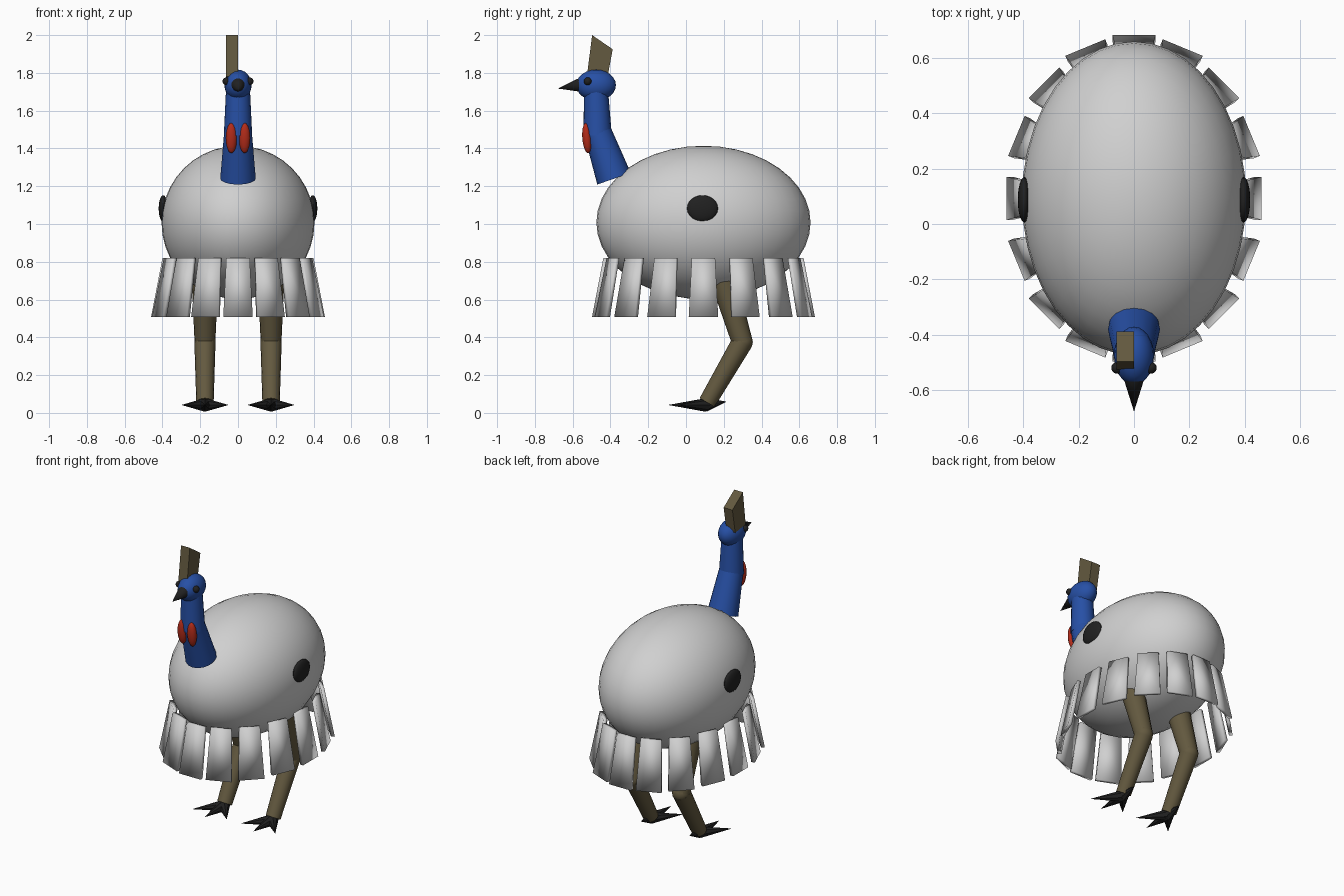
import bpy, bmesh, math
from mathutils import Vector, Matrix

if "Cube" in bpy.data.objects:
    bpy.data.objects.remove(bpy.data.objects["Cube"], do_unlink=True)


def material(name, r, g, b):
    m = bpy.data.materials.new(name)
    m.use_nodes = True
    m.diffuse_color = (r, g, b, 1)
    bsdf = m.node_tree.nodes["Principled BSDF"]
    bsdf.inputs["Base Color"].default_value = (r, g, b, 1)
    bsdf.inputs["Roughness"].default_value = 0.8
    return m


GREY = material("plumage grey", 0.63, 0.63, 0.63)
BLUE = material("skin blue", 0.02, 0.08, 0.38)
RED = material("wattle red", 0.45, 0.025, 0.01)
BROWN = material("horn brown", 0.125, 0.10, 0.05)
BLACK = material("claw black", 0.015, 0.015, 0.015)


def finish(name, bm, mat, angle=40):
    bmesh.ops.recalc_face_normals(bm, faces=bm.faces)
    mesh = bpy.data.meshes.new(name)
    bm.to_mesh(mesh)
    bm.free()
    mesh.materials.append(mat)
    ob = bpy.data.objects.new(name, mesh)
    bpy.context.collection.objects.link(ob)
    bpy.ops.object.select_all(action="DESELECT")
    ob.select_set(True)
    bpy.context.view_layer.objects.active = ob
    if angle:
        bpy.ops.object.shade_smooth_by_angle(angle=math.radians(angle))
    return ob


def ellipsoid(name, centre, radii, mat, tilt=0, segs=24):
    bm = bmesh.new()
    bmesh.ops.create_uvsphere(bm, u_segments=segs, v_segments=segs // 2, radius=1)
    move = Matrix.Translation(centre) @ Matrix.Rotation(tilt, 4, "X")
    bm.transform(move @ Matrix.Diagonal((*radii, 1)))
    return finish(name, bm, mat)


def limb(name, start, end, r1, r2, mat, segs=16, angle=40):
    """Tapered cylinder, or a cone when r2 is zero, from start to end."""
    a, b = Vector(start), Vector(end)
    bm = bmesh.new()
    bmesh.ops.create_cone(bm, cap_ends=True, segments=segs, radius1=r1,
                          radius2=r2, depth=(b - a).length)
    turn = (b - a).to_track_quat("Z", "Y").to_matrix().to_4x4()
    bm.transform(Matrix.Translation((a + b) / 2) @ turn)
    bmesh.ops.remove_doubles(bm, verts=bm.verts, dist=1e-5)
    return finish(name, bm, mat, angle)


def prism(name, loop_a, loop_b, mat, angle=0):
    """Solid bridging two matching four-point loops."""
    bm = bmesh.new()
    a = [bm.verts.new(p) for p in loop_a]
    b = [bm.verts.new(p) for p in loop_b]
    bm.faces.new(a)
    bm.faces.new(b)
    for i in range(4):
        j = (i + 1) % 4
        bm.faces.new((a[i], a[j], b[j], b[i]))
    return finish(name, bm, mat, angle)


# Body
MID_Y = 0.0925
ellipsoid("body", (0, MID_Y, 1.008), (0.405, 0.567, 0.406), GREY, segs=40)

# Ring of flared tail feathers
FEATHERS = 16


def feather_loop(t, rx, ry, half, z, thick=0.022):
    out = Vector((math.cos(t), math.sin(t), 0))
    side = Vector((-out.y, out.x, 0)) * half
    p = Vector((rx * out.x, MID_Y + ry * out.y, z))
    return [p - side, p + side, p + side - out * thick, p - side - out * thick]


for i in range(FEATHERS):
    t = math.tau * i / FEATHERS
    prism(f"skirt_feather_{i + 1}", feather_loop(t, 0.40, 0.53, 0.062, 0.82),
          feather_loop(t, 0.46, 0.59, 0.078, 0.508), GREY, 180)

# Neck and head
limb("lower_neck", (0, -0.381, 1.24), (0, -0.472, 1.50), 0.094, 0.072, BLUE)
limb("upper_neck", (0, -0.468, 1.47), (0, -0.476, 1.70), 0.075, 0.064, BLUE)
ellipsoid("head", (0, -0.476, 1.735), (0.072, 0.105, 0.082), BLUE)
limb("beak", (0, -0.56, 1.736), (0, -0.678, 1.717), 0.037, 0, BLACK)

# Head crest, a slanted slab set to one side
crest_profile = [(-0.525, 1.78), (-0.418, 1.765), (-0.388, 1.925), (-0.497, 2.0)]
prism("crest", [(-0.063, y, z) for y, z in crest_profile],
      [(0, y, z) for y, z in crest_profile], BROWN)

# Paired parts
for side, s in (("left", 1), ("right", -1)):
    ellipsoid(f"{side}_eye", (s * 0.061, -0.52, 1.755), (0.021, 0.021, 0.021), BLACK, segs=16)
    ellipsoid(f"{side}_wattle", (s * 0.035, -0.524, 1.455), (0.03, 0.025, 0.08), RED,
              tilt=0.08)
    ellipsoid(f"{side}_wing_spot", (s * 0.396, MID_Y - 0.005, 1.082), (0.024, 0.082, 0.07), BLACK)

    # Leg
    x = s * 0.175
    knee, ankle = (x, 0.298, 0.375), (x, 0.112, 0.055)
    limb(f"{side}_thigh", (x, 0.185, 0.75), knee, 0.072, 0.055, BROWN)
    ellipsoid(f"{side}_knee", knee, (0.056, 0.056, 0.056), BROWN, segs=16)
    limb(f"{side}_shin", knee, ankle, 0.056, 0.046, BROWN)

    # Clawed toes
    root = (x, 0.105, 0.042)
    for toe, dx, dy, dz in (("middle", 0, -0.20, 0), ("outer", 0.125, -0.15, 0),
                            ("inner", -0.125, -0.15, 0), ("rear", 0, 0.11, 0.018)):
        tip = (x + s * dx, root[1] + dy, root[2] + dz)
        limb(f"{side}_{toe}_toe", root, tip, 0.036, 0, BLACK, segs=8, angle=0)
